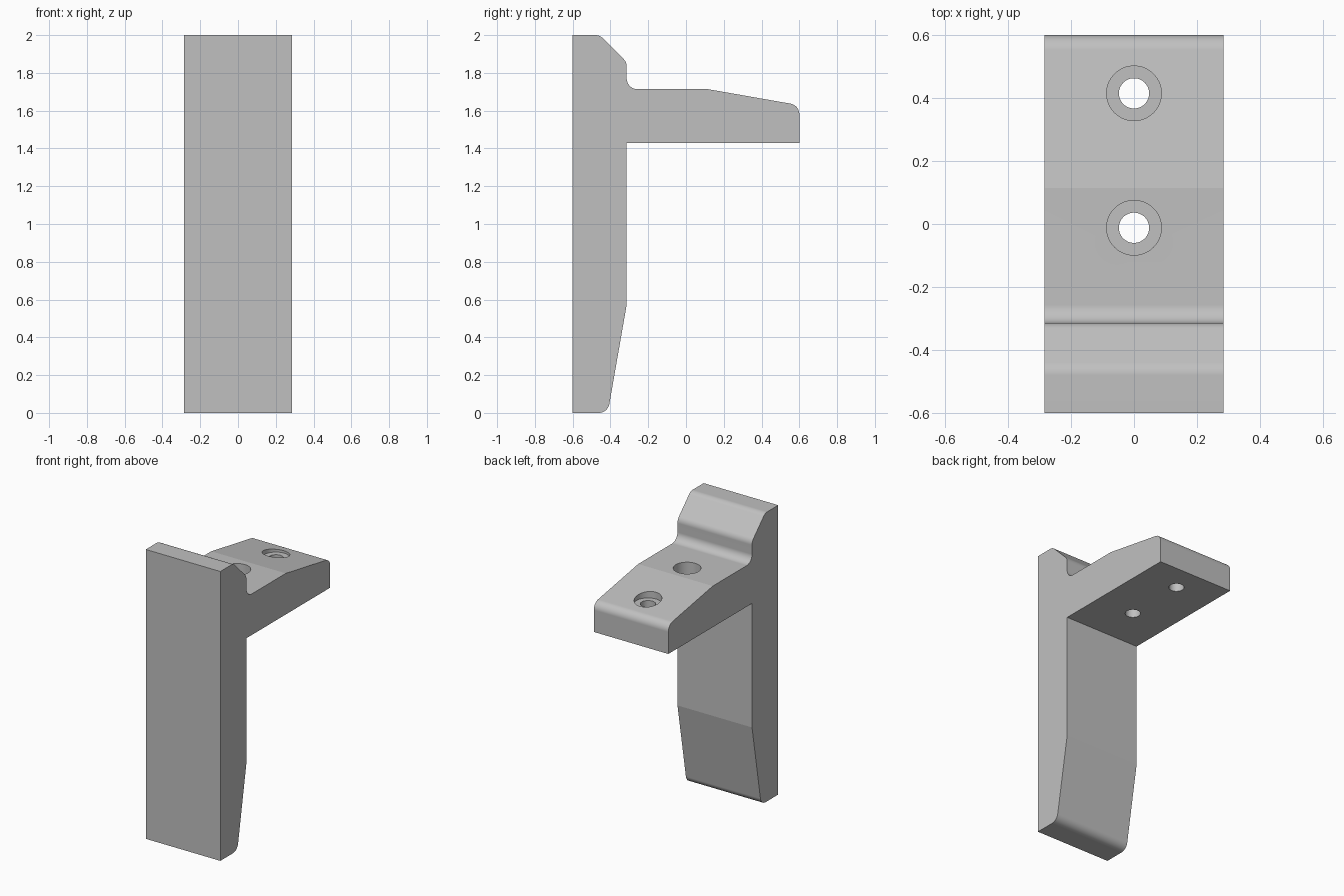
import bpy, bmesh, math
from mathutils import Vector

if "Cube" in bpy.data.objects:
    bpy.data.objects.remove(bpy.data.objects["Cube"], do_unlink=True)

WIDTH = 0.57
FILLET = 0.057
HOLE_R, BORE_R, BORE_FLOOR = 0.048, 0.087, 1.63

grey = bpy.data.materials.new("plain grey")
grey.use_nodes = True
colour = (0.53, 0.53, 0.53, 1)
grey.diffuse_color = colour
grey.node_tree.nodes["Principled BSDF"].inputs["Base Color"].default_value = colour


def make_object(name, bm):
    bmesh.ops.recalc_face_normals(bm, faces=bm.faces)
    mesh = bpy.data.meshes.new(name)
    bm.to_mesh(mesh)
    bm.free()
    mesh.materials.append(grey)
    obj = bpy.data.objects.new(name, mesh)
    bpy.context.collection.objects.link(obj)
    return obj


def rounded(corners, steps=12):
    """Turn (y, z, radius) corners into an outline with circular fillets."""
    points = []
    for i, (y, z, r) in enumerate(corners):
        p = Vector((y, z))
        if not r:
            points.append(p)
            continue
        a = (Vector(corners[i - 1][:2]) - p).normalized()
        b = (Vector(corners[(i + 1) % len(corners)][:2]) - p).normalized()
        half = a.angle(b) / 2
        centre = p + (a + b).normalized() * r / math.sin(half)
        start = p + a * r / math.tan(half) - centre
        end = p + b * r / math.tan(half) - centre
        sweep = start.angle(end)
        for k in range(steps + 1):
            t = k / steps
            points.append(centre + (start * math.sin((1 - t) * sweep)
                                    + end * math.sin(t * sweep)) / math.sin(sweep))
    return points


# Bracket: side outline extruded across the width
outline = rounded([
    (-0.6, 0, 0), (-0.414, 0, FILLET), (-0.314, 0.573, 0),
    (-0.314, 1.43, 0), (0.6, 1.43, 0), (0.6, 1.629, FILLET),
    (0.115, 1.714, 0), (-0.314, 1.714, FILLET),
    (-0.314, 1.857, FILLET), (-0.457, 2, FILLET), (-0.6, 2, 0)])
bm = bmesh.new()
side = bm.faces.new([bm.verts.new((-WIDTH / 2, p.x, p.y)) for p in outline])
grown = bmesh.ops.extrude_face_region(bm, geom=[side])["geom"]
bmesh.ops.translate(bm, vec=(WIDTH, 0, 0),
                    verts=[v for v in grown if isinstance(v, bmesh.types.BMVert)])
bracket = make_object("bracket", bm)

# Counterbored screw holes: one stepped cutter each
for y in (-0.012, 0.415):
    bm = bmesh.new()
    rings = []
    for r, z in ((HOLE_R, 1.3), (HOLE_R, BORE_FLOOR), (BORE_R, BORE_FLOOR), (BORE_R, 1.9)):
        rings.append([bm.verts.new((r * math.cos(a), y + r * math.sin(a), z))
                      for a in (math.tau * k / 64 for k in range(64))])
    bm.faces.new(rings[0])
    bm.faces.new(rings[-1])
    for low, high in zip(rings, rings[1:]):
        for k in range(64):
            bm.faces.new((low[k - 1], low[k], high[k], high[k - 1]))
    cutter = make_object("screw_hole_cutter", bm)
    cutter.hide_render = True
    cut = bracket.modifiers.new("screw hole", "BOOLEAN")
    cut.operation = "DIFFERENCE"
    cut.solver = "EXACT"
    cut.object = cutter
    bpy.context.view_layer.objects.active = bracket
    bpy.ops.object.modifier_apply(modifier=cut.name)
    bpy.data.objects.remove(cutter, do_unlink=True)

# Smooth fillets and holes, crisp bends
for obj in bpy.context.selected_objects:
    obj.select_set(False)
bracket.select_set(True)
bpy.context.view_layer.objects.active = bracket
bpy.ops.object.shade_smooth_by_angle(angle=math.radians(9))
weighted = bracket.modifiers.new("flat face normals", "WEIGHTED_NORMAL")
weighted.keep_sharp = True
